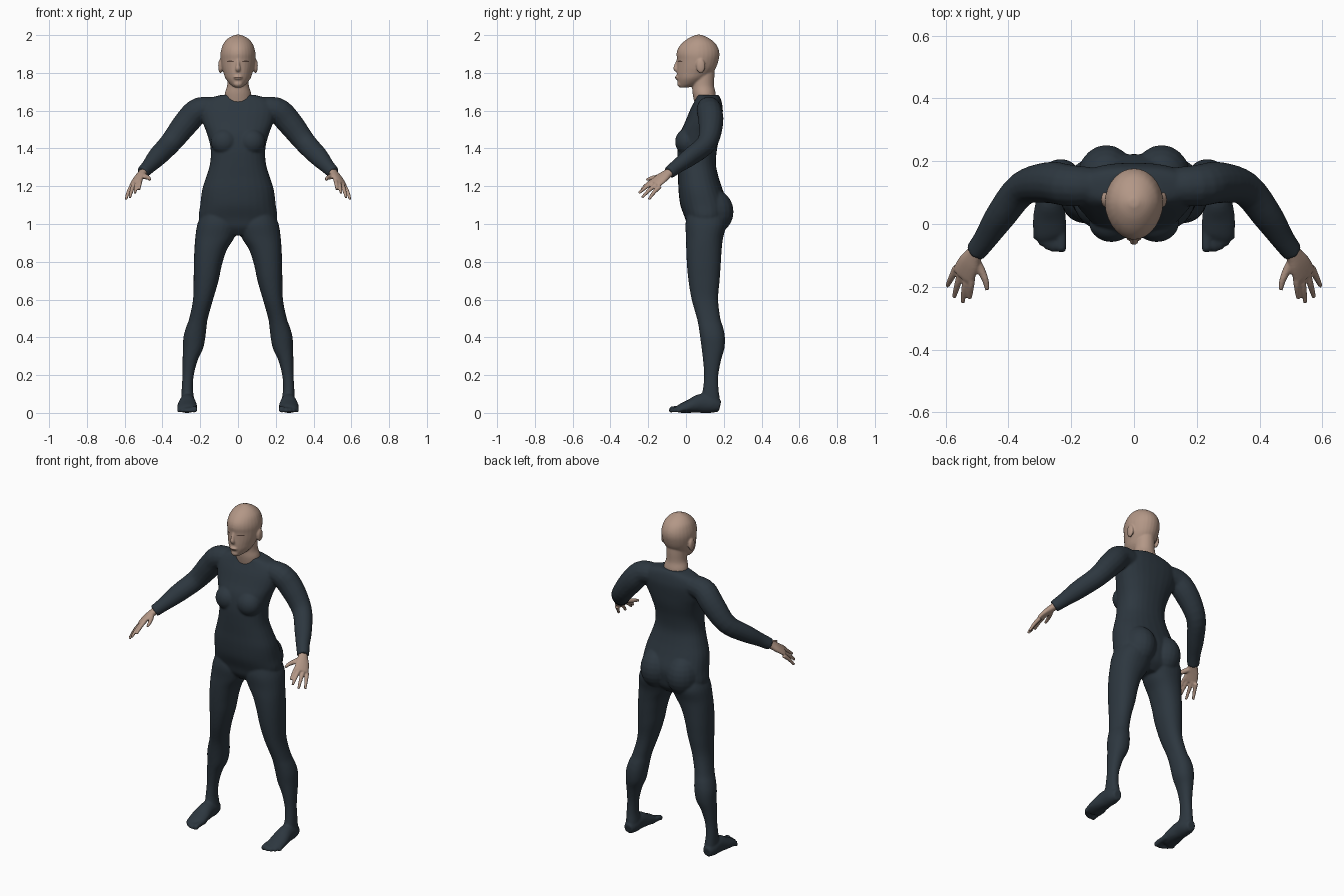
import bpy, bmesh, math
from mathutils import Vector, Matrix


def material(name, rgb):
    m = bpy.data.materials.new(name)
    m.diffuse_color = (*rgb, 1)
    return m


SUIT = material("dark_suit", (0.026, 0.038, 0.050))
SKIN = material("skin", (0.45, 0.31, 0.24))
DARK = material("dark_brown", (0.10, 0.06, 0.045))


def spline(rows, steps=4):
    """Resample rows of numbers along a smooth curve."""
    out = []
    for i in range(len(rows) - 1):
        p = [rows[max(0, min(len(rows) - 1, i + k))] for k in (-1, 0, 1, 2)]
        for s in range(steps):
            t = s / steps
            out.append([0.5 * (2 * b + (c - a) * t + (2 * a - 5 * b + 4 * c - d) * t * t
                               + (3 * b - a - 3 * c + d) * t ** 3) for a, b, c, d in zip(*p)])
    return out + [list(rows[-1])]


def loft(bm, rings, sx):
    loops = [[bm.verts.new((p[0] * sx, p[1], p[2])) for p in r] for r in rings]
    n = len(loops[0])
    for a, b in zip(loops, loops[1:]):
        for i in range(n):
            bm.faces.new((a[i], a[(i + 1) % n], b[(i + 1) % n], b[i]))
    bm.faces.new(loops[0][::-1])
    bm.faces.new(loops[-1])


def circle(n=28, power=2.0):
    for i in range(n):
        c, s = math.cos(i * math.tau / n), math.sin(i * math.tau / n)
        yield (math.copysign(abs(c) ** (2 / power), c), math.copysign(abs(s) ** (2 / power), s))


def column(bm, rows, mirror=False, power=2.0, egg=0.0):
    """Level sections: z, left x, right x, front y, back y."""
    rings = []
    for z, x0, x1, y0, y1 in spline(rows):
        rings.append([((x0 + x1) / 2 + c * (x1 - x0) / 2 * (1 - egg * max(0, -s)),
                       (y0 + y1) / 2 + s * (y1 - y0) / 2, z) for c, s in circle(power=power)])
    for sx in ((1, -1) if mirror else (1,)):
        loft(bm, rings, sx)


def tube(bm, rows, mirror=True, side=(1, 0, 0)):
    """Sections along a path: x, y, z, width radius, height radius."""
    rows = spline(rows)
    pts = [Vector(r[:3]) for r in rows]
    rings = []
    for i, r in enumerate(rows):
        t = (pts[min(i + 1, len(pts) - 1)] - pts[max(i - 1, 0)]).normalized()
        u = Vector(side)
        u = (u - t * u.dot(t)).normalized()
        v = t.cross(u)
        rings.append([pts[i] + u * c * r[3] + v * s * r[4] for c, s in circle(16)])
    for sx in ((1, -1) if mirror else (1,)):
        loft(bm, rings, sx)


def blob(bm, c, r, mirror=True):
    for sx in ((1, -1) if mirror else (1,)):
        bmesh.ops.create_uvsphere(bm, u_segments=20, v_segments=12, radius=1, matrix=Matrix.Translation(
            (c[0] * sx, c[1], c[2])) @ Matrix.Diagonal((*r, 1)))


def finish(name, bm, mat, voxel=0, smooth=0):
    """Make the object, fusing its overlapping volumes into one skin."""
    if voxel:
        bmesh.ops.recalc_face_normals(bm, faces=bm.faces)
    me = bpy.data.meshes.new(name)
    bm.to_mesh(me)
    bm.free()
    me.materials.append(mat)
    for p in me.polygons:
        p.use_smooth = True
    ob = bpy.data.objects.new(name, me)
    bpy.context.collection.objects.link(ob)
    if voxel:
        m = ob.modifiers.new("fuse", 'REMESH')
        m.mode, m.voxel_size, m.use_smooth_shade = 'VOXEL', voxel, True
        m = ob.modifiers.new("soften", 'SMOOTH')
        m.factor, m.iterations = 0.5, smooth
    return ob


# Body suit: torso, bust and buttocks
bm = bmesh.new()
torso = [(.94, .06, .04, .16), (.98, .16, .01, .20), (1.03, .206, -.005, .215), (1.10, .200, -.03, .222),
         (1.18, .190, -.04, .195), (1.25, .168, -.042, .172), (1.32, .148, -.045, .158),
         (1.40, .145, -.045, .165), (1.48, .165, -.032, .182), (1.54, .188, -.005, .190),
         (1.60, .20, .02, .195), (1.64, .19, .04, .19), (1.667, .15, .053, .182), (1.684, .085, .055, .172)]
column(bm, [(z, -w, w, f, b) for z, w, f, b in torso], power=2.3)
blob(bm, (.072, .005, 1.435), (.072, .063, .07))
blob(bm, (.088, .14, 1.065), (.095, .112, .12))

# Legs
column(bm, [(1.06, .03, .19, .01, .20), (1.0, .0, .215, -.003, .215), (.93, .018, .226, 0, .197),
            (.865, .058, .231, .001, .189), (.785, .085, .234, .005, .184), (.70, .103, .235, .013, .178),
            (.60, .132, .238, .03, .170), (.50, .160, .258, .058, .182), (.45, .167, .276, .068, .197),
            (.40, .173, .289, .075, .206), (.34, .185, .292, .083, .203), (.28, .213, .293, .09, .186),
            (.20, .234, .294, .096, .171), (.13, .239, .298, .09, .172), (.07, .232, .30, .08, .179),
            (.02, .235, .30, .09, .178)], mirror=True, power=2.2)

# Feet and toes
tube(bm, [(.267, .18, .035, .026, .03), (.267, .14, .044, .04, .045), (.268, .08, .05, .044, .051),
          (.269, .02, .035, .053, .036), (.268, -.03, .023, .05, .024), (.265, -.045, .018, .042, .016)])
for x, y, r in ((.231, -.09, .016), (.256, -.09, .011), (.276, -.083, .0105), (.295, -.07, .0105),
                (.312, -.05, .0105)):
    tube(bm, [(x, .01, .024, r, r), (x, y + .03, .021, r, r), (x, y + .008, r, r, r), (x, y, r, r * .6, r * .6)])

# Shoulders and sleeves
tube(bm, [(.08, .12, 1.61, .055, .055), (.20, .122, 1.606, .066, .066), (.27, .132, 1.54, .066, .068),
          (.355, .112, 1.432, .054, .058), (.425, .025, 1.358, .047, .052), (.47, -.043, 1.308, .038, .040),
          (.505, -.09, 1.272, .034, .034)], side=(0, 1, 0))
finish("body_suit", bm, SUIT, .0065, 5)

# Hands with fingers and thumbs
bm = bmesh.new()
across = (.055, .025, -.035)
tube(bm, [(.485, -.062, 1.292, .026, .022), (.507, -.095, 1.268, .028, .021), (.525, -.125, 1.246, .038, .019),
          (.542, -.158, 1.220, .041, .015), (.547, -.168, 1.212, .036, .011)], side=across)
for a, b in (((.515, -.155, 1.240), (.523, -.237, 1.183)), ((.532, -.155, 1.228), (.546, -.250, 1.163)),
             ((.550, -.150, 1.212), (.573, -.233, 1.140)), ((.565, -.138, 1.198), (.594, -.197, 1.130))):
    mid = [(p + q) / 2 for p, q in zip(a, b)]
    mid[2] += .006
    tube(bm, [(*a, .012, .012), (*mid, .0105, .0105), (*b, .007, .007)], side=across)
tube(bm, [(.510, -.105, 1.260, .016, .015), (.488, -.145, 1.250, .014, .013), (.473, -.18, 1.244, .011, .010),
          (.467, -.210, 1.234, .007, .007)], side=across)
finish("hands", bm, SKIN, .0045, 2)

# Head: skull, neck, nose, lips, chin and ears
bm = bmesh.new()
skull = [(1.722, .018, -.034, .01), (1.74, .042, -.042, .07), (1.77, .066, -.047, .11), (1.80, .077, -.049, .14),
         (1.83, .086, -.048, .16), (1.87, .092, -.047, .173), (1.90, .093, -.050, .177), (1.93, .087, -.042, .171),
         (1.96, .074, -.018, .152), (1.986, .048, .017, .117), (2.002, .014, .055, .08)]
column(bm, [(z, -w, w, f, b) for z, w, f, b in skull], egg=.08)
neck = [(1.64, .072, .045, .16), (1.69, .070, .035, .157), (1.73, .058, .032, .149), (1.78, .056, .03, .15),
        (1.83, .055, .03, .15)]
column(bm, [(z, -w, w, f, b) for z, w, f, b in neck])
tube(bm, [(0, -.040, 1.873, .007, .008), (0, -.050, 1.845, .009, .010), (0, -.056, 1.823, .014, .011),
          (0, -.048, 1.811, .012, .008)], mirror=False)
blob(bm, (0, -.046, 1.775), (.024, .012, .011), mirror=False)
blob(bm, (0, -.032, 1.742), (.024, .015, .017), mirror=False)
blob(bm, (.093, .078, 1.836), (.012, .024, .038))
head = finish("head", bm, SKIN, .005, 3)


# Thin eye and mouth plates that follow the face
def face_plate(name, x, z, w, h):
    bm = bmesh.new()
    rings = [[bm.verts.new((x + w * k / 3 * math.cos(a * math.tau / 16), -.2,
                            z + h * k / 3 * math.sin(a * math.tau / 16))) for a in range(16)] for k in (1, 2, 3)]
    bm.faces.new(rings[0])
    for p, q in zip(rings, rings[1:]):
        for i in range(16):
            j = (i + 1) % 16
            bm.faces.new((p[i], q[i], q[j], p[j]))
    m = finish(name, bm, DARK).modifiers.new("fit", 'SHRINKWRAP')
    m.wrap_method, m.wrap_mode, m.target, m.offset = 'PROJECT', 'ABOVE_SURFACE', head, .0015
    m.use_project_y, m.use_positive_direction, m.use_negative_direction = True, True, False


face_plate("left_eye", .04, 1.861, .019, .004)
face_plate("right_eye", -.04, 1.861, .019, .004)
face_plate("mouth", 0, 1.775, .023, .0025)
